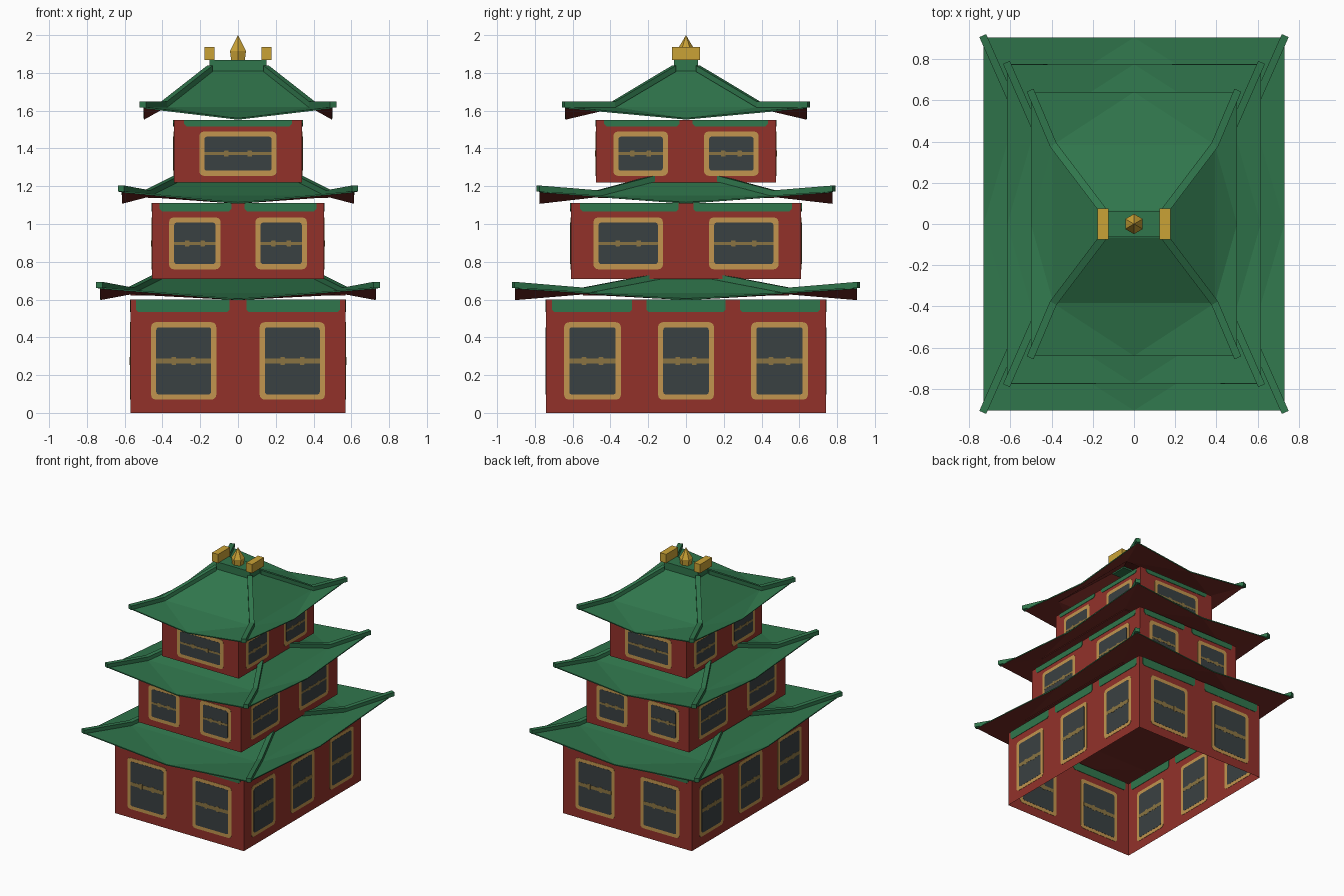
import bpy, bmesh, math
from mathutils import Vector

if "Cube" in bpy.data.objects:
    bpy.data.objects.remove(bpy.data.objects["Cube"])


def material(name, rgb):
    lin = [((c / 255 + 0.055) / 1.055) ** 2.4 for c in rgb] + [1]
    m = bpy.data.materials.new(name)
    m.use_nodes = True
    m.diffuse_color = lin
    m.node_tree.nodes["Principled BSDF"].inputs["Base Color"].default_value = lin
    return m


GREEN = material("roof green", (48, 118, 76))
RED = material("wall red", (146, 49, 42))
DARK = material("eave maroon", (118, 43, 37))
GLASS = material("window slate", (58, 65, 66))
FRAME = material("frame ochre", (194, 149, 78))
BAR = material("lattice bronze", (138, 116, 66))
GOLD = material("finial gold", (202, 162, 54))


def finish(name, bm, *mats, fix=True):
    if fix:
        bmesh.ops.recalc_face_normals(bm, faces=bm.faces)
    me = bpy.data.meshes.new(name)
    bm.to_mesh(me)
    bm.free()
    for m in mats:
        me.materials.append(m)
    ob = bpy.data.objects.new(name, me)
    bpy.context.collection.objects.link(ob)
    return ob


def prism(bm, low, high):
    """Close two matching loops of points into a solid."""
    a, b = [[bm.verts.new(p) for p in loop] for loop in (low, high)]
    bm.faces.new(a)
    bm.faces.new(b)
    for i in range(len(a)):
        j = (i + 1) % len(a)
        bm.faces.new((a[i], a[j], b[j], b[i]))


def rect(x, y, z, cx=0):
    return [(cx - x, -y, z), (cx + x, -y, z), (cx + x, y, z), (cx - x, y, z)]


def box(name, x, y, z0, z1, mat, cx=0):
    bm = bmesh.new()
    prism(bm, rect(x, y, z0, cx), rect(x, y, z1, cx))
    return finish(name, bm, mat)


def rounded(u0, u1, z0, z1, r):
    """Outline of a rectangle with rounded corners."""
    pts = []
    centres = [(u1 - r, z1 - r), (u0 + r, z1 - r), (u0 + r, z0 + r), (u1 - r, z0 + r)]
    for k, (cu, cz) in enumerate(centres):
        for s in range(4):
            t = math.pi / 2 * (k + s / 3)
            pts.append((cu + r * math.cos(t), cz + r * math.sin(t)))
    return pts


def plates(name, outlines, walls, depth, mat):
    """Thin plates set through the walls; outlines holds one list for each axis."""
    bm = bmesh.new()
    for axis in (0, 1):
        for pts in outlines[axis]:
            for side in (-1, 1):
                loops = []
                for d in (-depth / 2, depth / 2):
                    w = side * walls[1 - axis] + d
                    loops.append([(u, w, z) if axis == 0 else (w, u, z) for u, z in pts])
                prism(bm, *loops)
    finish(name, bm, mat)


def mirrored(spans):
    """Add the opposite span for each one that is off centre."""
    return spans + [(-b, -a) for a, b in spans if abs(a + b) > 0.01]


def latches(a, b, mid, h):
    """Two small catches on a window bar."""
    c, off = (a + b) / 2, (b - a) * 0.15
    return [rounded(c + s * off - 0.012, c + s * off + 0.012, mid - h, mid + h, 0.004)
            for s in (-1, 1)]


def storey(label, x, y, z0, z1, win, wz, strips, sz, bar):
    # Open wall sheet
    bm = bmesh.new()
    lo, hi = [[bm.verts.new(p) for p in rect(x, y, z)] for z in (z0, z1)]
    for i in range(4):
        j = (i + 1) % 4
        bm.faces.new((lo[i], lo[j], hi[j], hi[i]))
    finish(label + "_walls", bm, RED, fix=False)

    # Windows and top trim
    win = [mirrored(w) for w in win]
    strips = [mirrored(s) for s in strips]
    t, mid = 0.027, sum(wz) / 2
    plates(label + "_window_frames",
           [[rounded(a, b, *wz, 0.025) for a, b in w] for w in win], (x, y), 0.004, FRAME)
    plates(label + "_window_panes",
           [[rounded(a + t, b - t, wz[0] + t, wz[1] - t, 0.015) for a, b in w] for w in win],
           (x, y), 0.006, GLASS)
    plates(label + "_window_bars",
           [[rounded(a + t, b - t, mid - bar, mid + bar, 0.002) for a, b in w] for w in win],
           (x, y), 0.008, BAR)
    plates(label + "_window_latches",
           [[p for a, b in w for p in latches(a, b, mid, bar + 0.008)] for w in win],
           (x, y), 0.009, BAR)
    c = 0.014
    plates(label + "_top_trim",
           [[[(a, z1), (a, sz + c), (a + c, sz), (b - c, sz), (b, sz + c), (b, z1)]
             for a, b in s] for s in strips], (x, y), 0.006, GREEN)


def roof(label, eave, ring, top, dip):
    """Each of eave, ring and top is (half width, half depth, height)."""
    bm = bmesh.new()
    E, R, T = [[bm.verts.new(p) for p in rect(*lvl)] for lvl in (eave, ring, top)]
    for i in range(4):
        j = (i + 1) % 4
        m = (E[i].co + E[j].co) / 2
        m.z = dip
        m = bm.verts.new(m)
        for f in ((E[i], m, R[i]), (m, R[j], R[i]), (m, E[j], R[j]), (R[i], R[j], T[j], T[i])):
            bm.faces.new(f)
    bm.faces.new(T)
    ob = finish(label + "_shell", bm, GREEN, DARK, fix=False)
    sol = ob.modifiers.new("thickness", 'SOLIDIFY')
    sol.thickness, sol.offset, sol.material_offset = 0.008, -1, 1

    # Hip ridges on the four corners
    path = [Vector(p) for p in (eave, ring, top)]
    path[0] += (path[0] - path[1]).normalized() * 0.01
    bm = bmesh.new()
    for sx in (-1, 1):
        for sy in (-1, 1):
            loops = []
            for k, p in enumerate(path):
                d = path[min(k + 1, 2)] - path[max(k - 1, 0)]
                n = Vector((-d.y, d.x, 0)).normalized() * 0.018
                up, dn = Vector((0, 0, 0.028)), Vector((0, 0, -0.004))
                sec = [p - n + dn, p + n + dn, p + n + up, p - n + up]
                loops.append([bm.verts.new((v.x * sx, v.y * sy, v.z)) for v in sec])
            for a, b in zip(loops, loops[1:]):
                for i in range(4):
                    j = (i + 1) % 4
                    bm.faces.new((a[i], a[j], b[j], b[i]))
            bm.faces.new(loops[0])
            bm.faces.new(loops[-1])
    finish(label + "_hip_ridges", bm, GREEN)


# Three storeys
storey("lower", 0.57, 0.74, 0, 0.6,
       ([(-0.46, -0.115)], [(-0.645, -0.345), (-0.148, 0.148)]), (0.07, 0.48),
       ([(-0.54, -0.045)], [(-0.71, -0.285), (-0.21, 0.21)]), 0.533, 0.014)
storey("middle", 0.455, 0.61, 0.71, 1.11,
       ([(-0.365, -0.092)], [(-0.49, -0.122)]), (0.76, 1.035),
       ([(-0.415, -0.035)], [(-0.56, -0.04)]), 1.065, 0.008)
storey("upper", 0.34, 0.477, 1.22, 1.55,
       ([(-0.205, 0.205)], [(-0.385, -0.095)]), (1.255, 1.49),
       ([(-0.285, 0.285)], [(-0.435, -0.035)]), 1.517, 0.008)

# Three roofs, and flat soffits under the lower two
roof("lower_roof", (0.73, 0.905, 0.665), (0.57, 0.545, 0.635), (0.4, 0.1, 0.72), 0.605)
roof("middle_roof", (0.615, 0.775, 1.175), (0.48, 0.468, 1.15), (0.28, 0.09, 1.25), 1.115)
roof("top_roof", (0.5, 0.64, 1.62), (0.392, 0.384, 1.62), (0.15, 0.065, 1.81), 1.56)
box("lower_soffit", 0.57, 0.545, 0.622, 0.628, DARK)
box("middle_soffit", 0.48, 0.468, 1.137, 1.143, DARK)

# Ridge block with its gold ornaments
box("roof_ridge", 0.15, 0.063, 1.79, 1.868, GREEN)
for side, name in ((1, "left"), (-1, "right")):
    box(name + "_ridge_ornament", 0.027, 0.075, 1.867, 1.937, GOLD, cx=side * 0.151)

bm = bmesh.new()
for r1, r2, z0, z1 in ((0.042, 0.049, 1.867, 1.917), (0.049, 0, 1.917, 2.0)):
    geo = bmesh.ops.create_cone(bm, cap_ends=True, segments=6, radius1=r1, radius2=r2,
                                depth=z1 - z0)
    bmesh.ops.translate(bm, verts=geo["verts"], vec=(0, 0, (z0 + z1) / 2))
finish("centre_finial", bm, GOLD)
